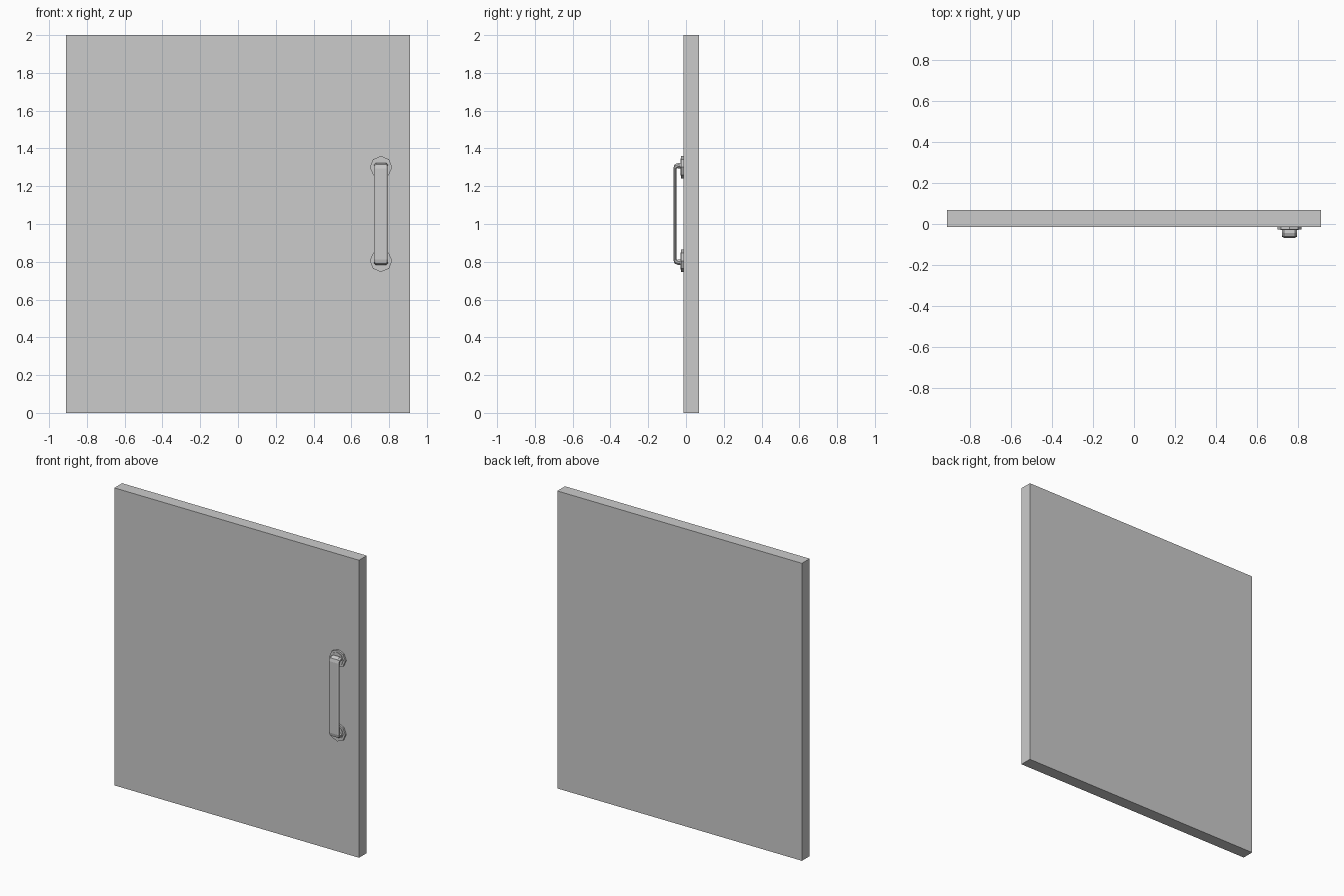
import bpy, bmesh, math
from mathutils import Vector, Matrix

if "Cube" in bpy.data.objects:
    bpy.data.objects.remove(bpy.data.objects["Cube"])

HX, ZMID = 0.757, 1.053     # handle centre
FRONT = -0.014              # door front face


def finish(name, bm):
    bmesh.ops.recalc_face_normals(bm, faces=bm.faces)
    me = bpy.data.meshes.new(name)
    bm.to_mesh(me)
    bm.free()
    ob = bpy.data.objects.new(name, me)
    bpy.context.collection.objects.link(ob)
    return ob


# Door panel
bm = bmesh.new()
bmesh.ops.create_cube(bm, size=1)
bmesh.ops.scale(bm, vec=(1.82, 0.082, 2), verts=bm.verts)
bmesh.ops.translate(bm, vec=(0, FRONT + 0.041, 1), verts=bm.verts)
finish("door_panel", bm)


def disc(bm, r, y0, y1, z):
    # Octagonal disc lying against the door
    m = Matrix.Translation((HX, (y0 + y1) / 2, z)) @ Matrix.Rotation(math.pi / 2, 4, 'X')
    bmesh.ops.create_cone(bm, cap_ends=True, segments=8, radius1=r, radius2=r,
                          depth=abs(y1 - y0), matrix=m)


# Mounting plates with a raised collar
for name, s in (("upper", 1), ("lower", -1)):
    bm = bmesh.new()
    z = ZMID + s * 0.248
    disc(bm, 0.059, FRONT + 0.002, -0.026, z)
    disc(bm, 0.045, FRONT + 0.002, -0.030, z)
    finish(name + "_mounting_plate", bm)

# Pull bar: flat chamfered section swept along a bent path (y, z offset, half thickness)
half = [(-0.016, 0.254, 0.014), (-0.042, 0.256, 0.014),
        (-0.053, 0.252, 0.013), (-0.059, 0.240, 0.008)]
path = half + [(y, -z, t) for y, z, t in reversed(half)]
section = [(-1, -0.35), (-0.72, -1), (0.72, -1), (1, -0.35),
           (1, 0.35), (0.72, 1), (-0.72, 1), (-1, 0.35)]
bm = bmesh.new()
rings = []
for i, (y, z, t) in enumerate(path):
    a, b = path[max(i - 1, 0)], path[min(i + 1, len(path) - 1)]
    d = Vector((0, b[0] - a[0], b[1] - a[1])).normalized()
    n = Vector((0, d.z, -d.y))
    c = Vector((HX, y, ZMID + z))
    rings.append([bm.verts.new(c + Vector((u * 0.037, 0, 0)) + n * v * t) for u, v in section])
for r, q in zip(rings, rings[1:]):
    for k in range(8):
        bm.faces.new((r[k], r[(k + 1) % 8], q[(k + 1) % 8], q[k]))
bm.faces.new(rings[0])
bm.faces.new(rings[-1])
finish("pull_handle", bm)
